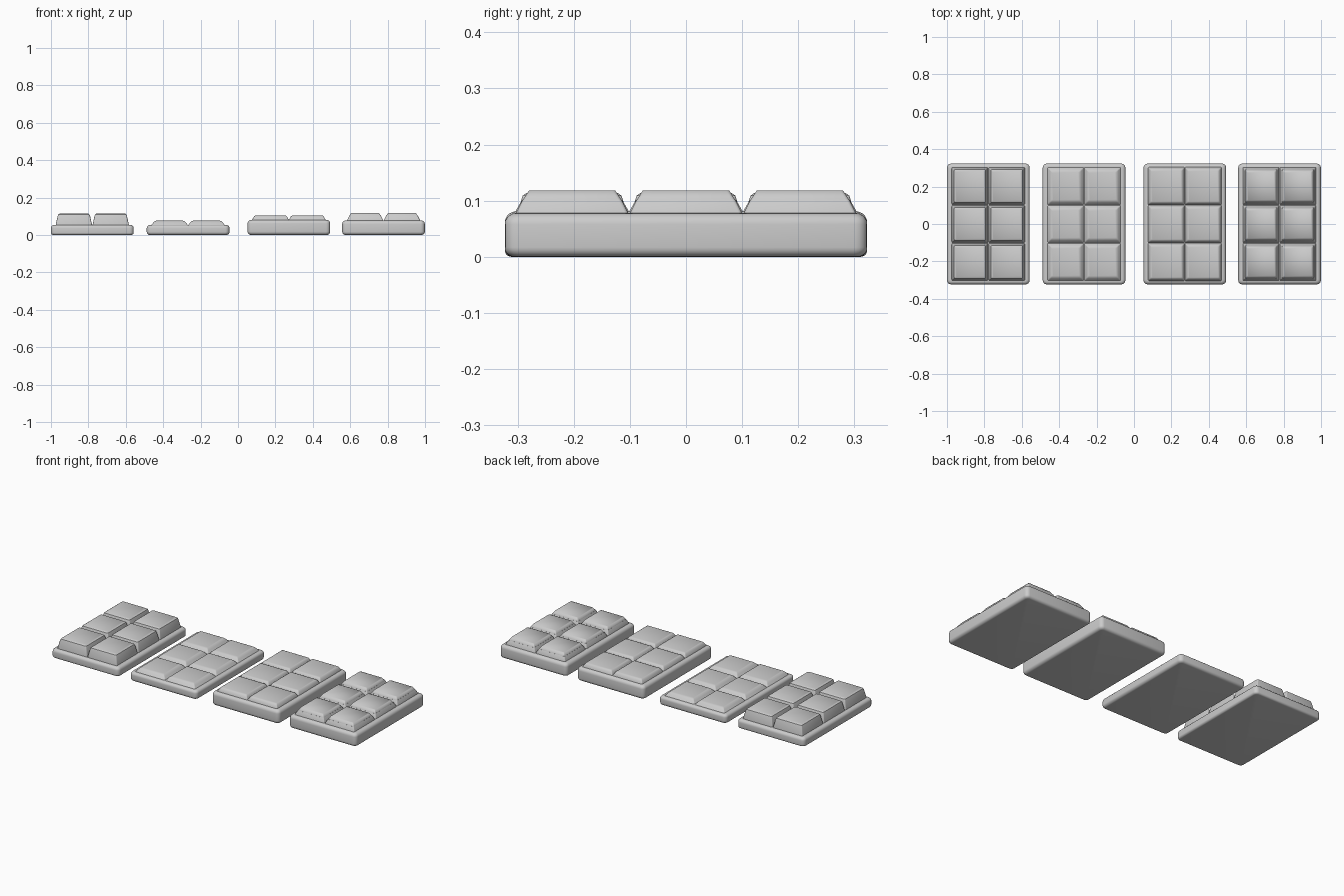
import bpy, bmesh, math

if "Cube" in bpy.data.objects:
    bpy.data.objects.remove(bpy.data.objects["Cube"])


def ring(hx, hy, r, z, cx=0, cy=0, n=4):
    """Rounded rectangle outline."""
    pts = []
    for k, (sx, sy) in enumerate([(1, 1), (-1, 1), (-1, -1), (1, -1)]):
        for i in range(n + 1):
            a = math.pi / 2 * (k + i / n)
            pts.append((cx + sx * (hx - r) + r * math.cos(a),
                        cy + sy * (hy - r) + r * math.sin(a), z))
    return pts


def loft(bm, rings):
    """Skin a stack of outlines and cap both ends."""
    loops = [[bm.verts.new(p) for p in r] for r in rings]
    for a, b in zip(loops, loops[1:]):
        n = len(a)
        for i in range(n):
            j = (i + 1) % n
            bm.faces.new((a[i], a[j], b[j], b[i]))
    bm.faces.new(loops[0][::-1])
    bm.faces.new(loops[-1])


def finish(bm, name, x, angle=35):
    bmesh.ops.recalc_face_normals(bm, faces=bm.faces[:])
    me = bpy.data.meshes.new(name)
    bm.to_mesh(me)
    bm.free()
    ob = bpy.data.objects.new(name, me)
    bpy.context.collection.objects.link(ob)
    ob.location.x = x
    bpy.ops.object.select_all(action='DESELECT')
    ob.select_set(True)
    bpy.context.view_layer.objects.active = ob
    bpy.ops.object.shade_smooth_by_angle(angle=math.radians(angle))


HX, HY = 0.221, 0.323


def slab(name, x, h, lo, hi):
    """Rounded base; lo and hi are the bottom and top edge radii."""
    bm = bmesh.new()
    prof = []
    for i in range(6):
        a = math.pi / 2 * i / 5
        prof.append((lo * (1 - math.sin(a)), lo * (1 - math.cos(a))))
    for i in range(6):
        a = math.pi / 2 * i / 5
        prof.append((hi * (1 - math.cos(a)), h - hi * (1 - math.sin(a))))
    loft(bm, [ring(HX - d, HY - d, max(0.022 - d * 0.6, 0.004), z) for d, z in prof])
    finish(bm, name, x)


def squares(name, x, prof, angle=35):
    """2 x 3 tapered squares; prof lists (half x, half y, z)."""
    bm = bmesh.new()
    for cx in (-0.0985, 0.0985):
        for cy in (-0.203, 0, 0.203):
            loft(bm, [ring(hx, hy, 0.006, z, cx, cy, 3) for hx, hy, z in prof])
    finish(bm, name, x, angle)


# Tall squares on a thin base
slab("tall_bar_base", -0.779, 0.054, 0.012, 0.018)
squares("tall_bar_squares", -0.779, [
    (0.097, 0.100, 0.045), (0.097, 0.100, 0.054), (0.087, 0.091, 0.100),
    (0.084, 0.088, 0.109), (0.077, 0.081, 0.114)])

# Thin bar with low squares
slab("thin_bar_base", -0.267, 0.053, 0.016, 0.016)
squares("thin_bar_squares", -0.267, [
    (0.097, 0.100, 0.046), (0.097, 0.100, 0.053), (0.087, 0.090, 0.066),
    (0.080, 0.083, 0.073), (0.072, 0.075, 0.076)])

# Thick bar with broad low squares
slab("thick_bar_base", 0.272, 0.081, 0.018, 0.020)
squares("thick_bar_squares", 0.272, [
    (0.098, 0.101, 0.074), (0.098, 0.101, 0.081), (0.090, 0.093, 0.095),
    (0.086, 0.089, 0.101), (0.080, 0.083, 0.104)])

# Thick bar with stepped, raised squares
slab("stepped_bar_base", 0.778, 0.078, 0.017, 0.020)
squares("stepped_bar_squares", 0.778, [
    (0.097, 0.100, 0.070), (0.097, 0.100, 0.078), (0.085, 0.088, 0.102)])
squares("stepped_bar_caps", 0.778, [
    (0.0845, 0.0875, 0.098), (0.0845, 0.0875, 0.102), (0.074, 0.077, 0.118)], 60)
